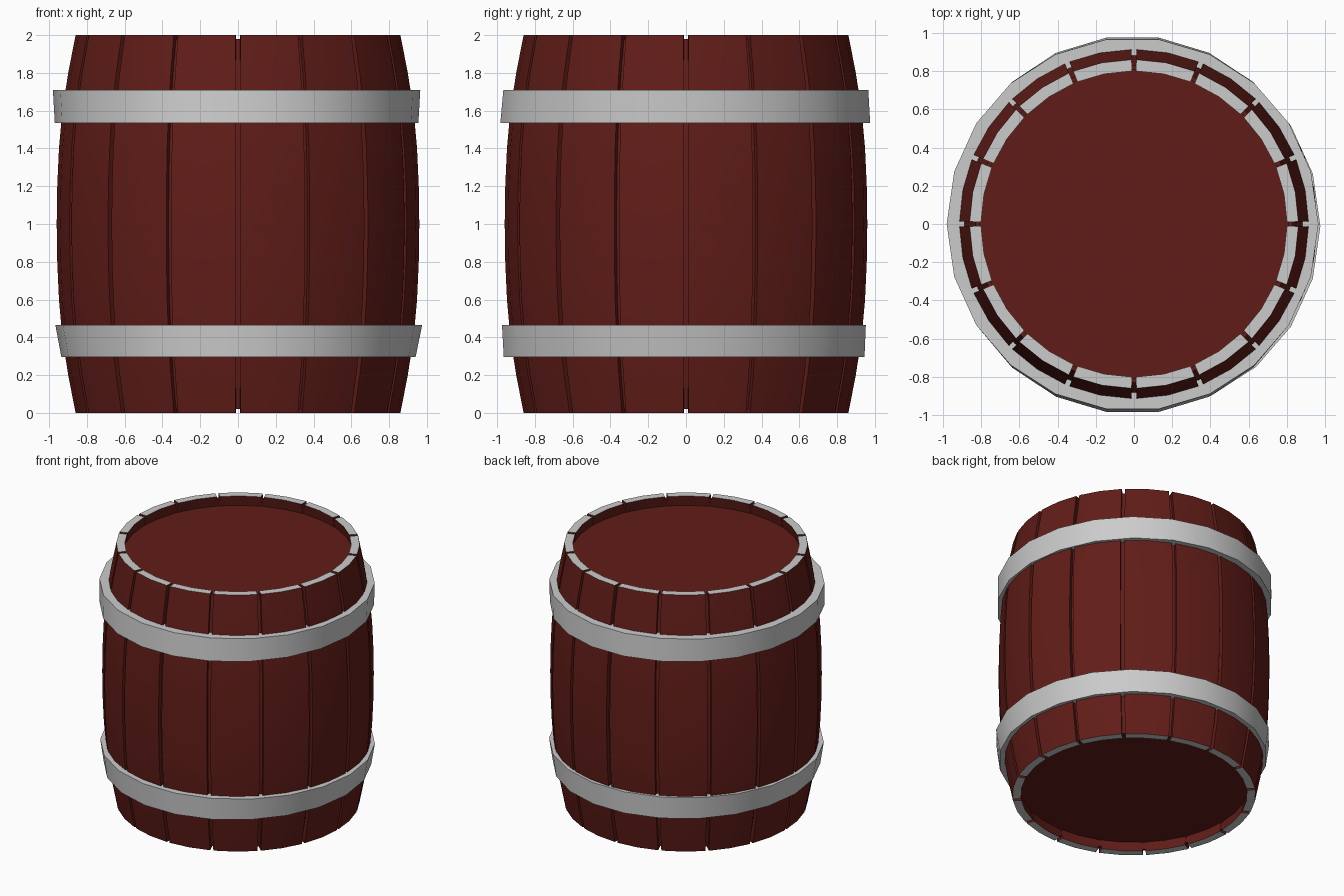
import bpy, bmesh, math

if "Cube" in bpy.data.objects:
    bpy.data.objects.remove(bpy.data.objects["Cube"])

PROFILE = [(0, .86), (.2, .899), (.4, .93), (.6, .948), (.8, .957), (1, .96),
           (1.2, .957), (1.4, .948), (1.6, .93), (1.8, .899), (2, .86)]
STAVES = 16
GAP = math.radians(0.8)      # half gap between staves


def material(name, color):
    m = bpy.data.materials.new(name)
    m.diffuse_color = (*color, 1)
    m.use_nodes = True
    m.node_tree.nodes["Principled BSDF"].inputs["Base Color"].default_value = m.diffuse_color
    return m


wood = material("red_wood", (.12, .012, .009))
bare = material("bare_end", (.8, .8, .8))


def finish(bm, name, mats=()):
    bmesh.ops.recalc_face_normals(bm, faces=bm.faces[:])
    me = bpy.data.meshes.new(name)
    for m in mats:
        me.materials.append(m)
    bm.to_mesh(me)
    bm.free()
    ob = bpy.data.objects.new(name, me)
    bpy.context.collection.objects.link(ob)
    bpy.ops.object.select_all(action='DESELECT')
    ob.select_set(True)
    bpy.context.view_layer.objects.active = ob
    bpy.ops.object.shade_smooth_by_angle(angle=math.radians(30))
    return ob


def bridge(bm, a, b):
    n = len(a)
    for i in range(n):
        bm.faces.new((a[i], a[(i + 1) % n], b[(i + 1) % n], b[i]))


# Curved staves with bare end grain
def stave(i):
    bm = bmesh.new()
    step = math.tau / STAVES
    angles = [i * step + GAP, (i + .5) * step, (i + 1) * step - GAP]
    rings = []
    for z, r in PROFILE:
        pts = [(r, a) for a in angles] + [(r - .06, a) for a in reversed(angles)]
        rings.append([bm.verts.new((q * math.cos(a), q * math.sin(a), z)) for q, a in pts])
    for a, b in zip(rings, rings[1:]):
        bridge(bm, a, b)
    for ring in (rings[0], rings[-1]):
        for quad in ((0, 1, 4, 5), (1, 2, 3, 4)):
            bm.faces.new([ring[k] for k in quad]).material_index = 1
    finish(bm, f"stave_{i + 1:02d}", (wood, bare))


for i in range(STAVES):
    stave(i)

# Inner core: groove floors between the staves and both recessed heads
bm = bmesh.new()
outer = [(min(max(z, .02), 1.98), r - .03) for z, r in PROFILE]
section = [(.08, .82), (.02, .806)] + outer + [(1.98, .806), (1.92, .82)]
rings = []
for z, r in section:
    rings.append([bm.verts.new((r * math.cos(k * math.tau / 32), r * math.sin(k * math.tau / 32), z))
                  for k in range(32)])
for a, b in zip(rings, rings[1:]):
    bridge(bm, a, b)
bm.faces.new(rings[0])
bm.faces.new(rings[-1])
finish(bm, "core_and_heads", (wood,))


# Metal hoops, slightly uneven: each edge is (z, x min, x max, y min, y max)
def hoop(name, low, high):
    bm = bmesh.new()
    n = 22
    rings = []
    for edge, s in ((low, 1), (high, 1), (high, .905), (low, .905)):
        z, x0, x1, y0, y1 = edge
        ry = (y1 - y0) / 2 / math.cos(math.pi / n)
        rings.append([bm.verts.new(((x0 + x1) / 2 + s * (x1 - x0) / 2 * math.cos(k * math.tau / n),
                                    (y0 + y1) / 2 + s * ry * math.sin(k * math.tau / n), z))
                      for k in range(n)])
    for j in range(4):
        bridge(bm, rings[j], rings[(j + 1) % 4])
    finish(bm, name)


hoop("upper_hoop", (1.535, -.97, .955, -.983, .975), (1.71, -.98, .965, -.967, .965))
hoop("lower_hoop", (.295, -.935, .94, -.965, .945), (.465, -.967, .975, -.974, .952))
